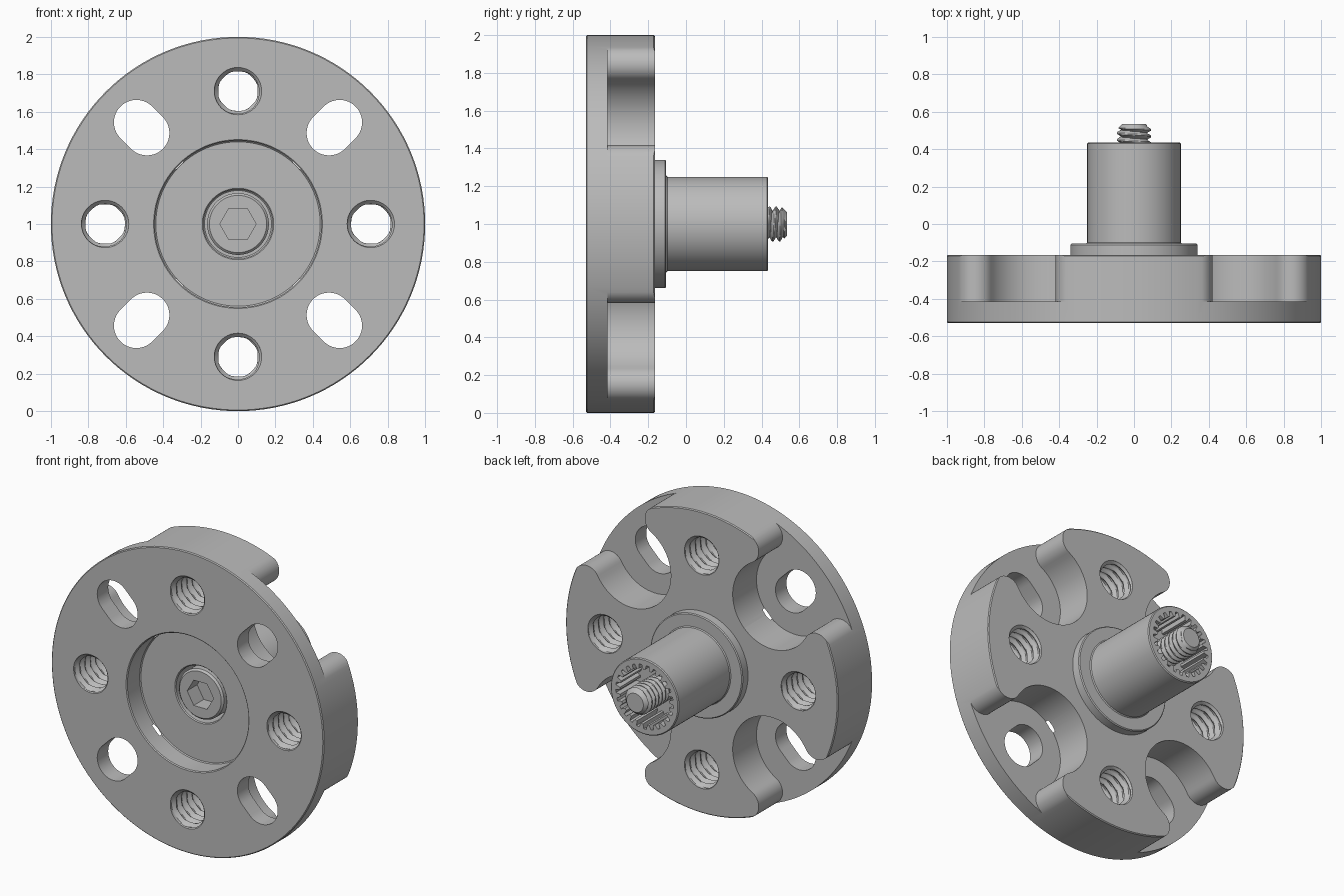
import bpy
import bmesh
from math import pi, tau, sin, cos, atan2, hypot, radians

cube = bpy.data.objects.get("Cube")
if cube:
    bpy.data.objects.remove(cube, do_unlink=True)

metal = bpy.data.materials.new("plain grey metal")
metal.use_nodes = True
metal.diffuse_color = (0.5, 0.5, 0.5, 1)
metal.node_tree.nodes["Principled BSDF"].inputs["Base Color"].default_value = (0.5, 0.5, 0.5, 1)

FRONT, BACK, POCKET_FLOOR, RECESS = -0.53, -0.165, -0.415, -0.39
SHAFT_END, BOLT_END = 0.435, 0.535


def make(name, rings):
    """Close a stack of point rings, each point (across, up, depth), into a solid."""
    bm = bmesh.new()
    loops = [[bm.verts.new((a, d, 1 + b)) for a, b, d in ring] for ring in rings]
    for low, high in zip(loops, loops[1:]):
        n = len(low)
        for i in range(n):
            j = (i + 1) % n
            bm.faces.new((low[i], low[j], high[j], high[i]))
    bm.faces.new(loops[0])
    bm.faces.new(loops[-1])
    bmesh.ops.recalc_face_normals(bm, faces=bm.faces)
    mesh = bpy.data.meshes.new(name)
    bm.to_mesh(mesh)
    bm.free()
    mesh.materials.append(metal)
    obj = bpy.data.objects.new(name, mesh)
    bpy.context.collection.objects.link(obj)
    return obj


def prism(name, outline, d0, d1):
    return make(name, [[(a, b, d) for a, b in outline] for d in (d0, d1)])


def lathe(name, profile, segments=128):
    return make(name, [[(r * cos(tau * i / segments), r * sin(tau * i / segments), d)
                        for i in range(segments)] for r, d in profile])


def threaded(name, centre, d0, d1, pitch, radius):
    """Helical rod; radius(depth, ridge) gives the local radius, ridge runs 0 to 1."""
    rows, segments = round((d1 - d0) / pitch * 8), 40
    rings = []
    for k in range(rows + 1):
        d = d0 + (d1 - d0) * k / rows
        ring = []
        for i in range(segments):
            turn = i / segments
            phase = (d / pitch - turn) % 1
            r = radius(d, abs(2 * phase - 1))
            ring.append((centre[0] + r * cos(tau * turn), centre[1] + r * sin(tau * turn), d))
        rings.append(ring)
    return make(name, rings)


def apply(obj, modifier):
    bpy.ops.object.select_all(action='DESELECT')
    bpy.context.view_layer.objects.active = obj
    obj.select_set(True)
    bpy.ops.object.modifier_apply(modifier=modifier.name)


def bevel(obj, width=0.006):
    mod = obj.modifiers.new("edge break", 'BEVEL')
    mod.width, mod.segments = width, 1
    mod.limit_method, mod.angle_limit = 'ANGLE', radians(40)
    apply(obj, mod)


def cut(obj, cutter):
    cutter.hide_render = True
    mod = obj.modifiers.new("cut", 'BOOLEAN')
    mod.operation, mod.solver, mod.object = 'DIFFERENCE', 'EXACT', cutter
    apply(obj, mod)
    bpy.data.objects.remove(cutter, do_unlink=True)


def smooth(obj):
    bpy.ops.object.select_all(action='DESELECT')
    bpy.context.view_layer.objects.active = obj
    obj.select_set(True)
    bpy.ops.object.shade_smooth_by_angle(angle=radians(30))


def arc(centre, r, start, end, steps):
    return [(centre[0] + r * cos(start + (end - start) * i / steps),
             centre[1] + r * sin(start + (end - start) * i / steps)) for i in range(steps + 1)]


def turned(points, angle):
    c, s = cos(angle), sin(angle)
    return [(a * c - b * s, a * s + b * c) for a, b in points]


# Disc with a stepped front recess
hub = lathe("hub_disc", [(0.185, -0.2), (0.185, RECESS), (0.445, RECESS), (0.445, FRONT),
                         (1, FRONT), (1, BACK)])
bevel(hub)

# Pocket outline: round bowl at the hole, flaring past a rounded lobe corner to the rim
half, corner = radians(24), 0.094
bowl = (0.728, 0)
tip = ((1 - corner) * cos(half), (1 - corner) * sin(half))
lean = atan2(tip[1], tip[0] - bowl[0])
bowl_r = hypot(tip[0] - bowl[0], tip[1]) - corner
side = arc(tip, corner, lean - pi, half, 14) + [(1.2 * cos(half), 1.2 * sin(half))]
pocket = arc(bowl, bowl_r, tau - lean, lean, 40)[:-1] + side
pocket += [(a, -b) for a, b in reversed(side[1:])]

# Slotted clearance hole, stretched along the radius
slot = arc((0.768, 0), 0.12, -pi / 2, pi / 2, 20) + arc((0.688, 0), 0.12, pi / 2, 3 * pi / 2, 20)


def hole_radius(d, ridge):
    edge = min(d - FRONT, BACK - d)
    return max(0.105 + 0.022 * min(1, 1.3 * ridge), 0.127 - max(edge, 0))


for k in range(4):
    angle = k * pi / 2
    cut(hub, prism("pocket_cutter", turned(pocket, angle + pi / 4), POCKET_FLOOR, 0))
    cut(hub, prism("slot_cutter", turned(slot, angle + pi / 4), FRONT - 0.1, POCKET_FLOOR + 0.1))
    centre = (0.71 * cos(angle), 0.71 * sin(angle))
    cut(hub, threaded("thread_cutter", centre, FRONT - 0.02, BACK + 0.02, 0.055, hole_radius))
smooth(hub)

# Collar and shaft with a toothed socket in the end
shaft = lathe("collar_and_shaft", [(0.34, BACK - 0.01), (0.34, -0.105), (0.25, -0.105),
                                   (0.25, SHAFT_END)])
bevel(shaft)
teeth = 25
gear = []
for t in range(teeth):
    for r, shift in ((0.182, 0), (0.182, 0.35), (0.212, 0.5), (0.212, 0.85)):
        a = tau * (t + shift) / teeth
        gear.append((r * cos(a), r * sin(a)))
cut(shaft, prism("socket_cutter", gear, 0.22, SHAFT_END + 0.1))
smooth(shaft)

# Screw head with a hexagonal drive
head = lathe("screw_head", [(0.165, -0.19), (0.165, RECESS - 0.005)], 64)
bevel(head, 0.012)
hexagon = [(0.097 * cos(tau * i / 6), 0.097 * sin(tau * i / 6)) for i in range(6)]
cut(head, prism("hex_cutter", hexagon, RECESS - 0.1, -0.29))
smooth(head)

# Screw thread standing out of the shaft
bolt = threaded("screw_thread", (0, 0), 0.2, BOLT_END, 0.036,
                lambda d, ridge: min(0.068 + 0.024 * min(1, 1.3 * ridge), 0.062 + BOLT_END - d))
smooth(bolt)
